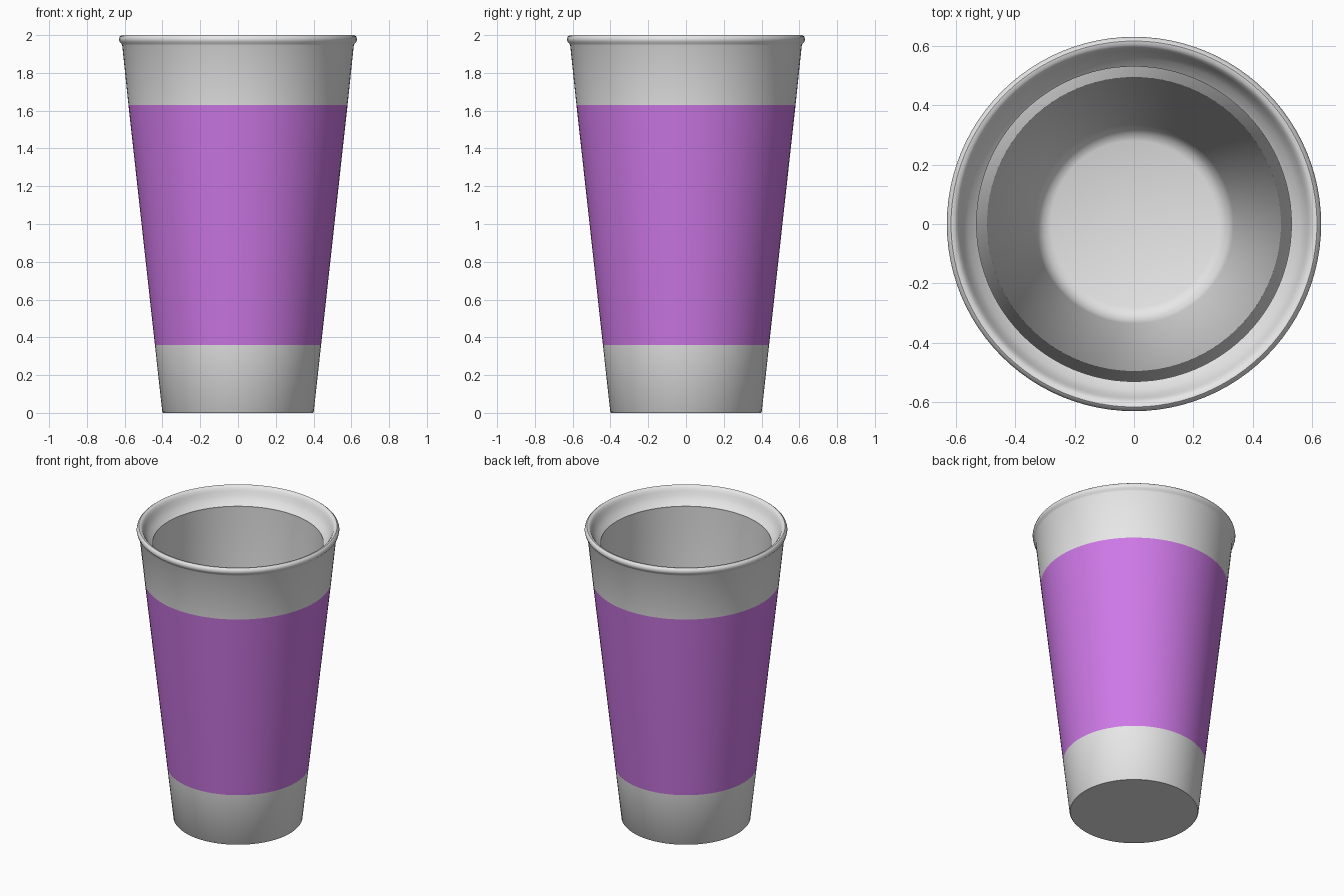
import bpy, bmesh, math

if "Cube" in bpy.data.objects:
    bpy.data.objects.remove(bpy.data.objects["Cube"])

SEGMENTS = 96


def material(name, rgb):
    m = bpy.data.materials.new(name)
    m.diffuse_color = (*rgb, 1.0)
    m.use_nodes = True
    m.node_tree.nodes["Principled BSDF"].inputs["Base Color"].default_value = m.diffuse_color
    return m


light_grey = material("light grey", (0.8, 0.8, 0.8))
purple = material("purple", (0.62, 0.19, 0.80))

# Cross-section (radius, height) from under the base, up the outside, over the rim, down inside
profile = [
    (0, 0), (0.396, 0), (0.401, 0.006),
    (0.44, 0.36), (0.58, 1.63),                     # colour band limits
    (0.613, 1.945), (0.618, 1.955), (0.627, 1.965), (0.630, 1.978),
    (0.626, 1.992), (0.616, 2.0), (0.604, 1.998),   # rolled rim
    (0.594, 1.988), (0.586, 1.97), (0.576, 1.945),
    (0.558, 1.915), (0.53, 1.89), (0.532, 1.88),    # inner lip
    (0.335, 0.16), (0.325, 0.12), (0.305, 0.095), (0.28, 0.085), (0, 0.085),
]

# Cup body: lathe the cross-section
bm = bmesh.new()
verts = [bm.verts.new((r, 0, z)) for r, z in profile]
edges = [bm.edges.new(pair) for pair in zip(verts, verts[1:])]
bmesh.ops.spin(bm, geom=verts + edges, cent=(0, 0, 0), axis=(0, 0, 1),
               angle=math.tau, steps=SEGMENTS, use_duplicate=False)
bmesh.ops.remove_doubles(bm, verts=bm.verts, dist=0.0005)
bmesh.ops.recalc_face_normals(bm, faces=bm.faces)

# Purple band: outward-facing wall between the two band heights
for f in bm.faces:
    c = f.calc_center_median()
    outside = f.normal.x * c.x + f.normal.y * c.y > 0
    f.material_index = int(outside and 0.36 < c.z < 1.63)

mesh = bpy.data.meshes.new("cup")
bm.to_mesh(mesh)
bm.free()
mesh.materials.append(light_grey)
mesh.materials.append(purple)
cup = bpy.data.objects.new("cup", mesh)
bpy.context.collection.objects.link(cup)

bpy.context.view_layer.objects.active = cup
cup.select_set(True)
bpy.ops.object.shade_smooth_by_angle(angle=math.radians(40))
